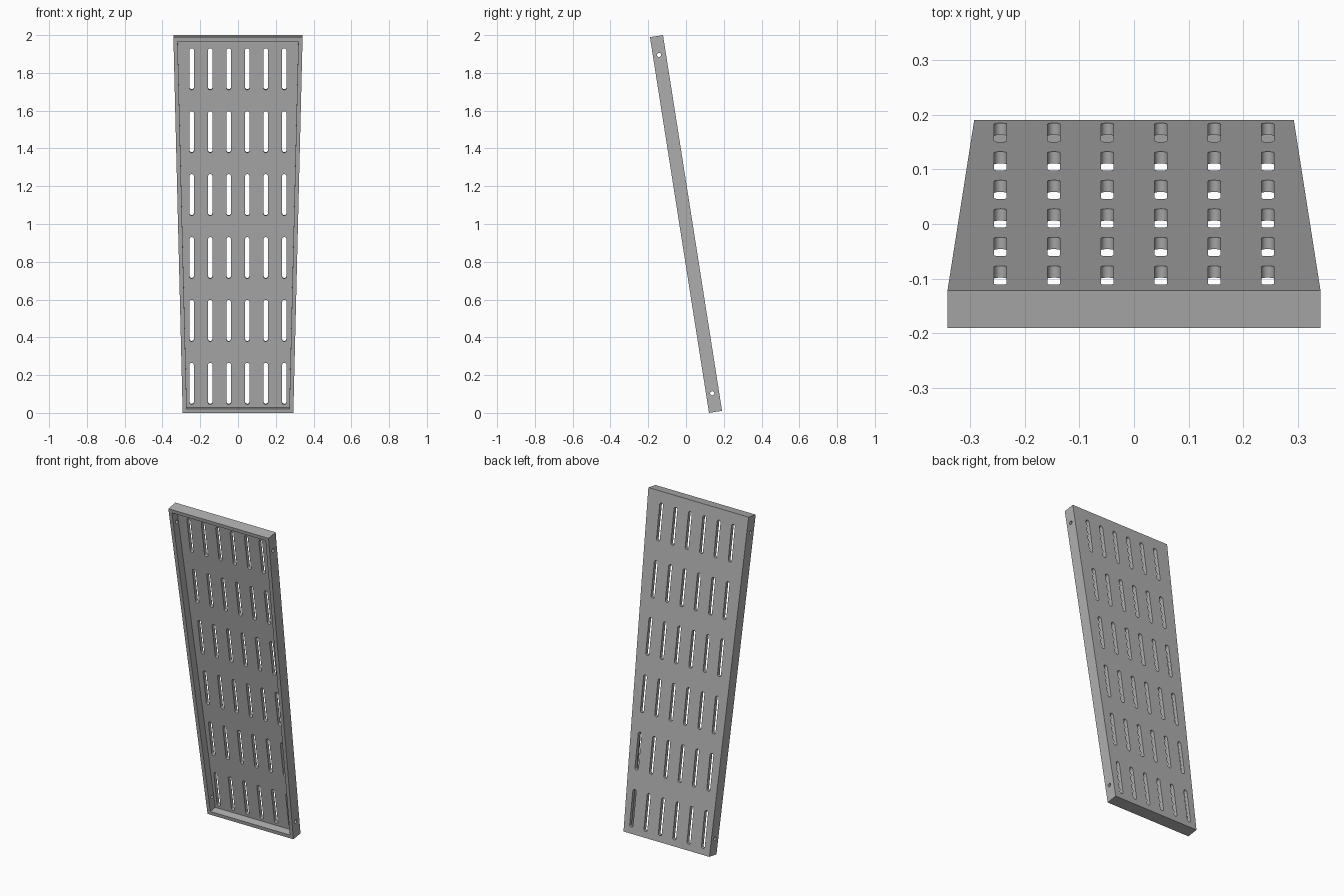
import bpy, bmesh, math
from mathutils import Matrix

cube = bpy.data.objects.get("Cube")
if cube:
    bpy.data.objects.remove(cube, do_unlink=True)

LENGTH, DEPTH = 2.0135, 0.07
BOTTOM, TOP = 0.293, 0.342      # half widths
WALL = 0.022
TILT = math.radians(8.93)

steel = bpy.data.materials.new("grey_steel")
steel.use_nodes = True
colour = (0.43, 0.43, 0.43, 1)
steel.diffuse_color = colour
steel.node_tree.nodes["Principled BSDF"].inputs["Base Color"].default_value = colour


def prism(bm, outline, y0, y1):
    """Extrude an x-z outline from y0 to y1."""
    face = bm.faces.new([bm.verts.new((x, y0, z)) for x, z in outline])
    ext = bmesh.ops.extrude_face_region(bm, geom=[face])["geom"]
    verts = [e for e in ext if isinstance(e, bmesh.types.BMVert)]
    bmesh.ops.translate(bm, verts=verts, vec=(0, y1 - y0, 0))


def make_object(name, bm):
    bmesh.ops.recalc_face_normals(bm, faces=bm.faces)
    mesh = bpy.data.meshes.new(name)
    bm.to_mesh(mesh)
    bm.free()
    mesh.materials.append(steel)
    obj = bpy.data.objects.new(name, mesh)
    bpy.context.collection.objects.link(obj)
    return obj


def half_width(z):
    return BOTTOM + (TOP - BOTTOM) * z / LENGTH


def trapezoid(inset):
    z0, z1 = inset, LENGTH - inset
    w0, w1 = half_width(z0) - inset, half_width(z1) - inset
    return [(-w0, z0), (w0, z0), (w1, z1), (-w1, z1)]


def slot_outline(x, z, length, radius, steps=8):
    points = []
    for end, start in ((1, 0), (-1, math.pi)):
        for i in range(steps + 1):
            a = start + math.pi * i / steps
            points.append((x + radius * math.cos(a),
                           z + end * (length / 2 - radius) + radius * math.sin(a)))
    return points


# Tapered solid panel
bm = bmesh.new()
prism(bm, trapezoid(0), 0, DEPTH)
panel = make_object("slotted_tray_panel", bm)

# Recess cutter, open to the front
bm = bmesh.new()
prism(bm, trapezoid(WALL), -0.05, DEPTH - WALL)
recess = make_object("recess_cutter", bm)

# Ventilation slots and side screw holes
bm = bmesh.new()
for row in range(6):
    for col in range(6):
        prism(bm, slot_outline((col - 2.5) * 0.098, 0.149 + row * 0.3372, 0.223, 0.0115),
              DEPTH - WALL - 0.015, DEPTH + 0.02)
for z in (0.1, LENGTH - 0.1):
    for side in (-1, 1):
        place = Matrix.Translation((side * (half_width(z) - WALL / 2), 0.033, z))
        bmesh.ops.create_cone(bm, cap_ends=True, segments=20, radius1=0.011, radius2=0.011,
                              depth=0.07, matrix=place @ Matrix.Rotation(math.pi / 2, 4, 'Y'))
holes = make_object("hole_cutter", bm)

# Cut everything and discard the cutters
bpy.context.view_layer.objects.active = panel
for cutter in (recess, holes):
    cutter.hide_render = True
    mod = panel.modifiers.new("cut", 'BOOLEAN')
    mod.operation, mod.solver, mod.object = 'DIFFERENCE', 'EXACT', cutter
    bpy.ops.object.modifier_apply(modifier=mod.name)
    bpy.data.objects.remove(cutter, do_unlink=True)

# Lean the panel backwards from its foot
panel.data.transform(Matrix.Translation((0, 0.1217, 0)) @ Matrix.Rotation(TILT, 4, 'X'))
bpy.ops.object.select_all(action='DESELECT')
panel.select_set(True)
bpy.ops.object.shade_smooth_by_angle(angle=math.radians(30))
